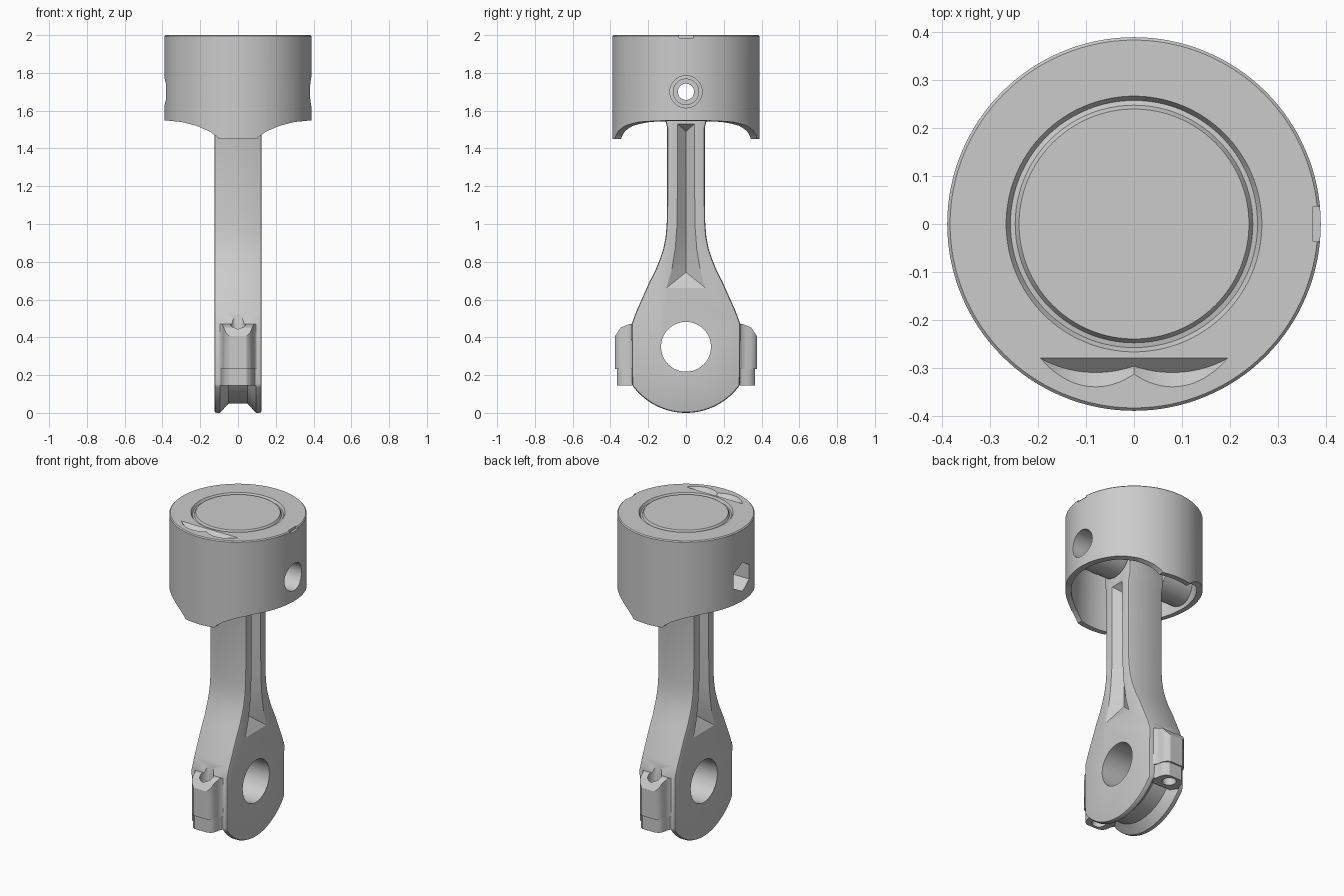
import bpy, bmesh
from math import sin, cos, radians, pi
from mathutils import Matrix, Vector

if "Cube" in bpy.data.objects:
    bpy.data.objects.remove(bpy.data.objects["Cube"])

metal = bpy.data.materials.new("grey_metal")
metal.use_nodes = True
grey = (0.6, 0.6, 0.6, 1)
metal.diffuse_color = grey
metal.node_tree.nodes["Principled BSDF"].inputs["Base Color"].default_value = grey


def finish(name, bm):
    bmesh.ops.recalc_face_normals(bm, faces=bm.faces)
    mesh = bpy.data.meshes.new(name)
    bm.to_mesh(mesh)
    bm.free()
    mesh.materials.append(metal)
    ob = bpy.data.objects.new(name, mesh)
    bpy.context.collection.objects.link(ob)
    return ob


def loft(name, sections, closed=False):
    """Skin a row of equal-length cross-sections."""
    bm = bmesh.new()
    rows = [[bm.verts.new(p) for p in s] for s in sections]
    n = len(rows[0])
    for a, b in zip(rows, rows[1:] + rows[:1] if closed else rows[1:]):
        for i in range(n):
            j = (i + 1) % n
            bm.faces.new((a[i], a[j], b[j], b[i]))
    if not closed:
        bm.faces.new(rows[0])
        bm.faces.new(rows[-1])
    return finish(name, bm)


def cylinder(name, p, q, r, sides=64, turn=0):
    p, q = Vector(p), Vector(q)
    spin = (q - p).to_track_quat('Z', 'Y').to_matrix().to_4x4()
    bm = bmesh.new()
    bmesh.ops.create_cone(bm, cap_ends=True, segments=sides, radius1=r, radius2=r,
                          depth=(q - p).length,
                          matrix=Matrix.Translation((p + q) / 2) @ spin
                          @ Matrix.Rotation(turn, 4, 'Z'))
    return finish(name, bm)


def box(name, lo, hi):
    return loft(name, [[(x, lo[1], lo[2]), (x, hi[1], lo[2]), (x, hi[1], hi[2]),
                        (x, lo[1], hi[2])] for x in (lo[0], hi[0])])


def bake(ob):
    dg = bpy.context.evaluated_depsgraph_get()
    mesh = bpy.data.meshes.new_from_object(ob.evaluated_get(dg))
    ob.modifiers.clear()
    ob.data = mesh


def combine(ob, other, op='DIFFERENCE', keep=False):
    other.hide_render = True
    mod = ob.modifiers.new("bool", 'BOOLEAN')
    mod.operation, mod.solver, mod.object = op, 'EXACT', other
    bake(ob)
    if keep:
        other.hide_render = False
    else:
        bpy.data.objects.remove(other)


def bevel(ob, width):
    mod = ob.modifiers.new("bevel", 'BEVEL')
    mod.width, mod.segments, mod.limit_method = width, 2, 'ANGLE'
    mod.angle_limit = radians(40)
    bake(ob)


# Piston: revolved crown and hollow skirt, with a shallow ring groove on top
wall = [(0.24, 2), (0.248, 1.987), (0.258, 1.985), (0.267, 2), (0.384, 2), (0.39, 1.994),
        (0.39, 1.44), (0.358, 1.44), (0.35, 1.8), (0.3, 1.86)]
bm = bmesh.new()
steps = 128
rings = [[bm.verts.new((r * cos(2 * pi * k / steps), r * sin(2 * pi * k / steps), z))
          for k in range(steps)] for r, z in wall]
for a, b in zip(rings, rings[1:]):
    for k in range(steps):
        j = (k + 1) % steps
        bm.faces.new((a[k], a[j], b[j], b[k]))
bm.faces.new(rings[0])
bm.faces.new(rings[-1])
piston = finish("piston", bm)

# Skirt lower edge rises towards the pin sides
edge = [(0.1, 1.449), (0.115, 1.465), (0.15, 1.49), (0.22, 1.52), (0.3, 1.54), (0.45, 1.555)]
outline = [(-x, z) for x, z in reversed(edge)] + edge + [(0.45, 1.3), (-0.45, 1.3)]
combine(piston, loft("skirt_cutter", [[(x, y, z) for x, z in outline] for y in (-0.5, 0.5)]))

# Pin bosses, then a round bore on one side and a six-sided one on the other
PIN = 1.7
for s in (-1, 1):
    combine(piston, cylinder("boss", (s * 0.14, 0, PIN), (s * 0.358, 0, PIN), 0.13), 'UNION')
combine(piston, cylinder("bore_cutter", (0.1, 0, PIN), (0.5, 0, PIN), 0.085))
hexagon = [(0.09 * sin(k * pi / 3), PIN + 0.09 * cos(k * pi / 3)) for k in range(6)]
combine(piston, loft("hex_cutter", [[(x, y, z) for y, z in hexagon] for x in (-0.5, -0.1)]))

# Crown details: twin valve relief and edge notch
for s in (-1, 1):
    r = 0.178
    c = Vector((s * 0.08, -0.31, 1.97)) + Vector((0, 1, 1)).normalized() * r
    combine(piston, cylinder("valve_cutter", c, c + Vector((0, -0.25, 0.25)), r, 96))
combine(piston, box("notch_cutter", (0.374, -0.037, 1.984), (0.42, 0.037, 2.1)))

# Wrist pin: hollow tube
pin = cylinder("wrist_pin", (-0.2, 0, PIN), (0.2, 0, PIN), 0.07)
combine(pin, cylinder("pin_cutter", (-0.4, 0, PIN), (0.4, 0, PIN), 0.043))

# Connecting rod: mirrored side outline given thickness
BIG = 0.35
half = [(BIG * sin(radians(a)), BIG - BIG * cos(radians(a))) for a in range(0, 53, 4)]
half += [(0.285, 0.145), (0.288, 0.47), (0.262, 0.54), (0.235, 0.6), (0.193, 0.695),
         (0.162, 0.755), (0.138, 0.815), (0.12, 0.87), (0.108, 0.93), (0.102, 1.0),
         (0.1, 1.1), (0.1, 1.51), (0.112, 1.56)]
half += [(0.13 * cos(radians(a)), PIN + 0.13 * sin(radians(a))) for a in range(-30, 91, 10)]
side = half + [(-y, z) for y, z in reversed(half[1:-1])]
rod = loft("connecting_rod", [[(x, y, z) for y, z in side] for x in (-0.125, 0.125)])
bevel(rod, 0.012)
combine(rod, cylinder("big_end_cutter", (-0.3, 0, BIG), (0.3, 0, BIG), 0.132))
combine(rod, cylinder("small_end_cutter", (-0.3, 0, PIN), (0.3, 0, PIN), 0.069))

# V-shaped flutes along both faces of the shank: (edge z, half width, valley z)
flute = [(1.53, 0.045, 1.49), (1.0, 0.048, 1.0), (0.87, 0.058, 0.9),
         (0.76, 0.076, 0.82), (0.66, 0.105, 0.745)]
for s in (-1, 1):
    combine(rod, loft("flute_cutter", [[(s * 0.126, -w, z), (s * 0.126, w, z),
                                        (s * 0.075, 0, v)] for z, w, v in flute]))

# Channel around the underside of the cap
channel = [(-0.05, 0.3), (0.05, 0.3), (0.108, 0.365), (-0.108, 0.365)]
combine(rod, loft("channel_cutter", [
    [(x, r * sin(radians(a)), BIG - r * cos(radians(a))) for x, r in channel]
    for a in range(-54, 55, 4)]))

# Bolt lugs: upper and cap halves on each side, (y, half width) in plan
plan = [(0.25, 0.122), (0.272, 0.122), (0.284, 0.1), (0.3, 0.085), (0.32, 0.08),
        (0.345, 0.075), (0.362, 0.065), (0.375, 0.045)]
parts = [piston, pin, rod]
for s, label in ((-1, "front"), (1, "back")):
    upper, lower = [], []
    for y, w in plan:
        top = 0.47 - max(0, y - 0.3) * 0.4 - max(0, y - 0.345) * 1.1
        upper.append([(-w, s * y, 0.232), (w, s * y, 0.232), (w, s * y, top), (-w, s * y, top)])
        y2 = y - 0.01
        lower.append([(-w, s * y2, 0.145), (w, s * y2, 0.145),
                      (w, s * y2, 0.232), (-w, s * y2, 0.232)])
    drill = cylinder("bolt_cutter", (0, s * 0.31, 0.1), (0, s * 0.31, 0.7), 0.04, 32)
    lugs = [loft(label + "_rod_lug", upper), loft(label + "_cap_lug", lower)]
    for ob in [rod] + lugs:
        combine(ob, drill, keep=True)
    bpy.data.objects.remove(drill)
    parts += lugs

# Smooth shading with sharp edges kept
bpy.ops.object.select_all(action='DESELECT')
for ob in parts:
    ob.select_set(True)
    bpy.context.view_layer.objects.active = ob
bpy.ops.object.shade_smooth_by_angle(angle=radians(30))
